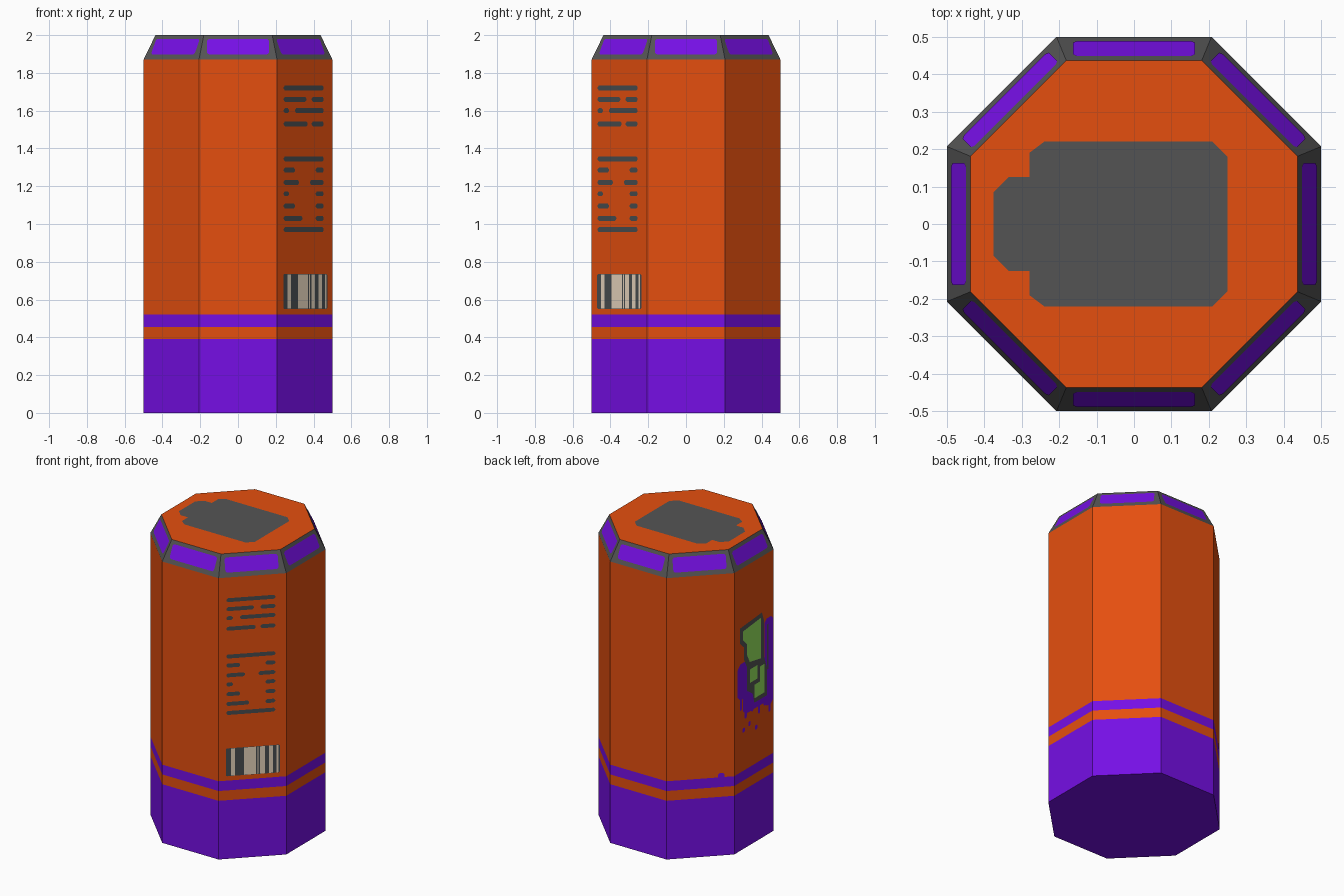
import bpy, bmesh, math
from mathutils import Vector

if "Cube" in bpy.data.objects:
    bpy.data.objects.remove(bpy.data.objects["Cube"])

def material(name, r, g, b):
    lin = [((c / 255 + 0.055) / 1.055) ** 2.4 if c > 10 else c / 255 / 12.92 for c in (r, g, b)]
    m = bpy.data.materials.new(name)
    m.diffuse_color = (*lin, 1)
    m.use_nodes = True
    m.node_tree.nodes["Principled BSDF"].inputs["Base Color"].default_value = m.diffuse_color
    return m

ORANGE = material("orange", 229, 79, 15)
PURPLE = material("purple", 118, 15, 229)
GREY = material("grey", 84, 84, 84)
INK = material("ink grey", 72, 77, 80)
CREAM = material("cream", 234, 216, 192)
GREEN = material("green", 152, 232, 96)

Z = Vector((0, 0, 1))
R_OUT, R_TOP, Z_BEV = 0.5, 0.437, 1.87

def make(name, bm, mats):
    me = bpy.data.meshes.new(name)
    bm.to_mesh(me)
    bm.free()
    for m in mats:
        me.materials.append(m)
    ob = bpy.data.objects.new(name, me)
    bpy.context.collection.objects.link(ob)
    return ob

# Frames (origin, right, up, normal) for laying flat plates on a surface
def direction(k):
    a = math.radians(-90 + 45 * k)      # 0 = front, 1 = front right, 2 = right ...
    return Vector((math.cos(a), math.sin(a), 0))

def side_frame(k):
    n = direction(k)
    return n * R_OUT, Z.cross(n), Z, n

def bevel_frame(k):
    n = direction(k)
    up = (n * (R_TOP - R_OUT) + Z * (2 - Z_BEV)).normalized()
    right = Z.cross(n)
    mid = n * (R_OUT + 0.52 * (R_TOP - R_OUT)) + Z * (Z_BEV + 0.52 * (2 - Z_BEV))
    return mid, right, up, right.cross(up)

TOP_FRAME = (Z * 2, Vector((1, 0, 0)), Vector((0, 1, 0)), Z)

def plates(name, frame, polys, mat, lift=0.002):
    o, r, u, n = frame
    bm = bmesh.new()
    for poly in polys:
        f = bm.faces.new([bm.verts.new(o + r * x + u * y + n * lift) for x, y in poly])
        f.normal_update()
        if f.normal.dot(n) < 0:
            f.normal_flip()
    return make(name, bm, [mat])

def rect(x0, x1, y0, y1, c=0.0):
    if c == 0:
        return [(x0, y0), (x1, y0), (x1, y1), (x0, y1)]
    return [(x0 + c, y0), (x1 - c, y0), (x1, y0 + c), (x1, y1 - c),
            (x1 - c, y1), (x0 + c, y1), (x0, y1 - c), (x0, y0 + c)]

# Octagonal body, coloured in bands by height
levels = [(0, R_OUT), (0.39, R_OUT), (0.455, R_OUT), (0.52, R_OUT), (Z_BEV, R_OUT), (2, R_TOP)]
band_mats = [1, 0, 1, 0, 2]
bm = bmesh.new()
rings = []
for z, apothem in levels:
    rad = apothem / math.cos(math.pi / 8)
    rings.append([bm.verts.new((rad * math.cos(a), rad * math.sin(a), z))
                  for a in (math.radians(22.5 + 45 * i) for i in range(8))])
for j, mi in enumerate(band_mats):
    for i in range(8):
        k = (i + 1) % 8
        bm.faces.new((rings[j][i], rings[j][k], rings[j + 1][k], rings[j + 1][i])).material_index = mi
bm.faces.new(rings[0][::-1]).material_index = 1
bm.faces.new(rings[-1]).material_index = 0
make("canister_body", bm, [ORANGE, PURPLE, GREY])

# Purple panels on the bevelled rim
for k in range(8):
    plates(f"rim_panel_{k}", bevel_frame(k), [rect(-0.163, 0.163, -0.046, 0.046, 0.01)], PURPLE)

# Dark patch on the lid
half = [(-0.375, 0.085), (-0.335, 0.125), (-0.28, 0.125), (-0.28, 0.19),
        (-0.24, 0.22), (0.21, 0.22), (0.25, 0.18)]
plates("lid_patch", TOP_FRAME, [half + [(x, -y) for x, y in reversed(half)]], GREY, 0.001)

# Printed lines on the front right side: height, then the gap in the row
L, R = -0.16, 0.14
rows = [(1.72, None), (1.66, (0.01, 0.05)), (1.6, (-0.12, -0.075)), (1.53, (0.02, 0.05)),
        (1.345, None), (1.285, (-0.075, 0.08)), (1.22, (-0.045, 0.037)), (1.16, (-0.12, 0.08)),
        (1.095, (-0.075, 0.08)), (1.03, (-0.02, 0.08)), (0.97, None)]
dashes = []
for z, gap in rows:
    for a, b in ([(L, R)] if gap is None else [(L, gap[0]), (gap[1], R)]):
        dashes.append(rect(a, b, z - 0.013, z + 0.013, 0.009))
plates("printed_lines", side_frame(1), dashes, INK)

# Striped label
plates("label_back", side_frame(1), [rect(-0.163, 0.168, 0.55, 0.735, 0.006)], INK)
stripes = [(-0.133, -0.107), (-0.053, 0.022), (0.03, 0.037), (0.046, 0.075), (0.1, 0.125), (0.147, 0.16)]
plates("label_stripes", side_frame(1), [rect(a, b, 0.552, 0.733) for a, b in stripes], CREAM, 0.003)

# Sprayed painting on the left side: purple halo, dark outline, green fill
left = side_frame(6)
halo = [rect(0.11, 0.196, 0.86, 1.44, 0.02), rect(-0.175, -0.07, 1.0, 1.24, 0.03),
        rect(-0.12, 0.16, 0.89, 1.1, 0.03)]
drips = [(-0.14, 0.93), (-0.09, 0.86), (-0.02, 0.88), (0.05, 0.84), (0.11, 0.87), (0.16, 0.81)]
halo += [rect(x - 0.012, x + 0.012, z, 1.02, 0.008) for x, z in drips]
halo += [rect(x - 0.012, x + 0.012, z - 0.015, z + 0.015, 0.006)
         for x, z in [(-0.11, 0.79), (-0.05, 0.81), (0.02, 0.76)]]
plates("spray_halo", left, halo, PURPLE)
outline = [(-0.15, 1.48), (0.08, 1.5), (0.1, 1.44), (0.1, 1.2), (0.13, 1.12), (0.13, 0.93),
           (0.0, 0.93), (-0.02, 1.0), (-0.08, 1.04), (-0.08, 1.2), (-0.11, 1.26),
           (-0.11, 1.34), (-0.15, 1.38)]
plates("spray_outline", left, [outline, rect(0.13, 0.15, 1.1, 1.4)], GREY, 0.003)
fill = [[(-0.12, 1.45), (0.07, 1.47), (0.07, 1.2), (-0.05, 1.22), (-0.08, 1.28), (-0.08, 1.35), (-0.12, 1.39)],
        rect(-0.05, 0.03, 1.08, 1.17), rect(0.055, 0.105, 0.96, 1.15), rect(0.0, 0.07, 0.96, 1.05)]
plates("spray_fill", left, fill, GREEN, 0.004)

# Stray paint blob above the stripe on the back left side
plates("paint_blob", side_frame(5), [rect(0.108, 0.146, 0.51, 0.55, 0.01)], PURPLE)
